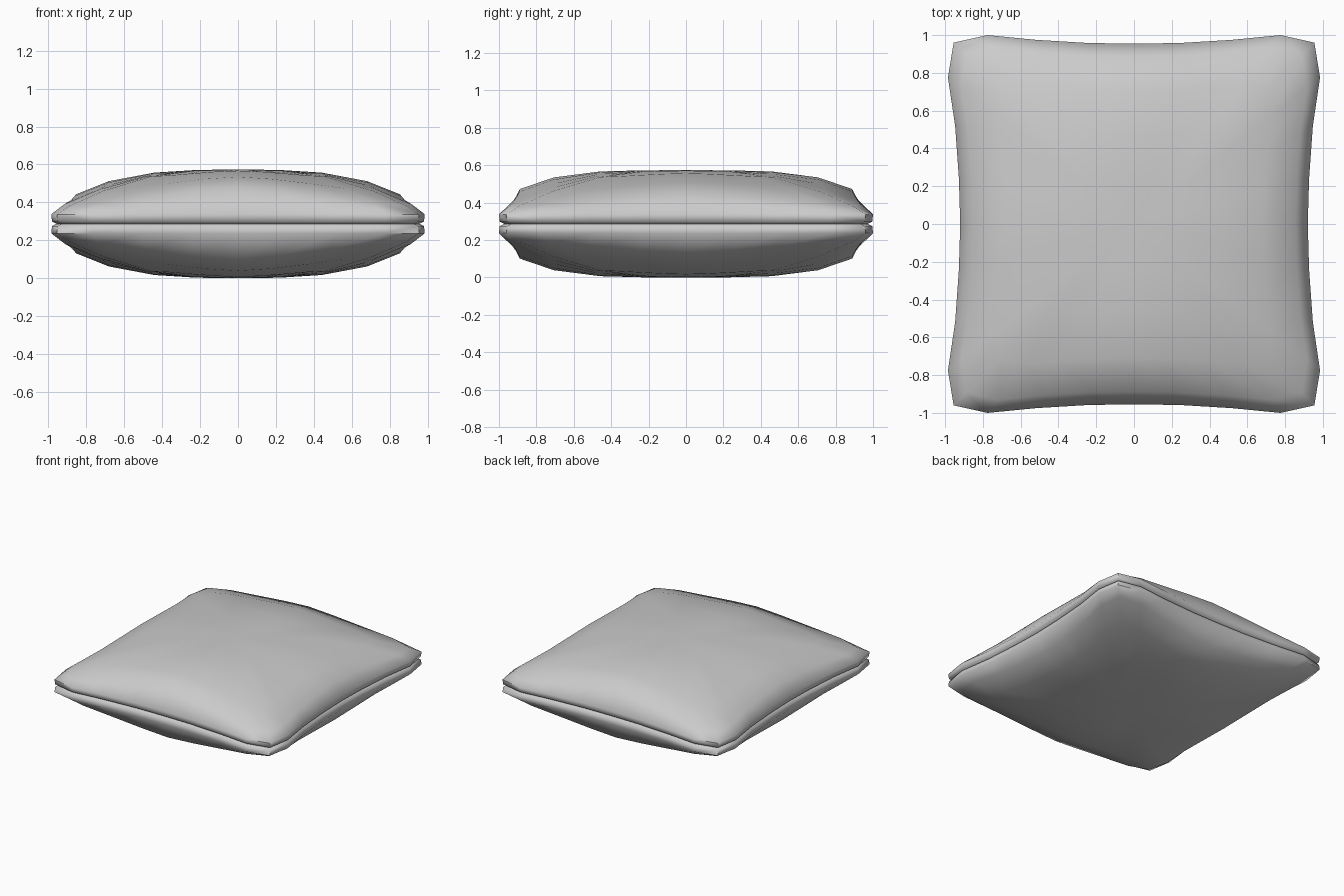
import bpy, bmesh, math

if "Cube" in bpy.data.objects:
    bpy.data.objects.remove(bpy.data.objects["Cube"])

MID_Z = 0.287

# Outline of the cushion: one half of each pinched edge, mid-edge to corner
front = [(0.0, 0.955), (0.24, 0.958), (0.52, 0.975), (0.775, 1.0), (0.955, 0.96)]
side = [(0.985, 0.775), (0.947, 0.52), (0.927, 0.24), (0.92, 0.0)]
# Height blend per outline point: how corner-like it is, and which side it is on
t = [0, 0.16, 0.5, 0.86, 1.0, 0.86, 0.5, 0.16, 0]
quarter = [(x, y, t[i], i <= 4) for i, (x, y) in enumerate(front + side)]

# Mirror the quarter into a closed loop
half = quarter + [(x, -y, c, f) for x, y, c, f in quarter[-2::-1]]
loop = half + [(-x, y, c, f) for x, y, c, f in half[-2:0:-1]]

# Rings from seam to centre: scale, height at front/back, at sides, at corners
rings = [
    (0.972, 0.0, 0.0, 0.0),
    (0.996, 0.012, 0.012, 0.012),
    (1.0, 0.052, 0.052, 0.05),
    (0.93, 0.186, 0.155, 0.095),
    (0.74, 0.248, 0.225, 0.175),
    (0.48, 0.280, 0.270, 0.250),
    (0.24, 0.286, 0.284, 0.280),
]

bm = bmesh.new()


def make_ring(ring, sign):
    s, hf, hs, hc = ring
    out = []
    for x, y, c, is_front in loop:
        h = (hf if is_front else hs) * (1 - c) + hc * c
        out.append(bm.verts.new((x * s, y * s, MID_Z + sign * h)))
    return out


# Upper and lower shells share the seam ring
seam = make_ring(rings[0], 1)
n = len(loop)
for sign in (1, -1):
    prev = seam
    for ring in rings[1:]:
        cur = make_ring(ring, sign)
        for i in range(n):
            j = (i + 1) % n
            bm.faces.new((prev[i], prev[j], cur[j], cur[i]))
        prev = cur
    centre = bm.verts.new((0, 0, MID_Z + sign * 0.287))
    for i in range(n):
        bm.faces.new((prev[i], prev[(i + 1) % n], centre))

bmesh.ops.recalc_face_normals(bm, faces=bm.faces)
mesh = bpy.data.meshes.new("cushion")
bm.to_mesh(mesh)
bm.free()
cushion = bpy.data.objects.new("cushion", mesh)
bpy.context.collection.objects.link(cushion)

# Smooth fabric with a crisp seam
bpy.context.view_layer.objects.active = cushion
cushion.select_set(True)
bpy.ops.object.shade_smooth_by_angle(angle=math.radians(65))
